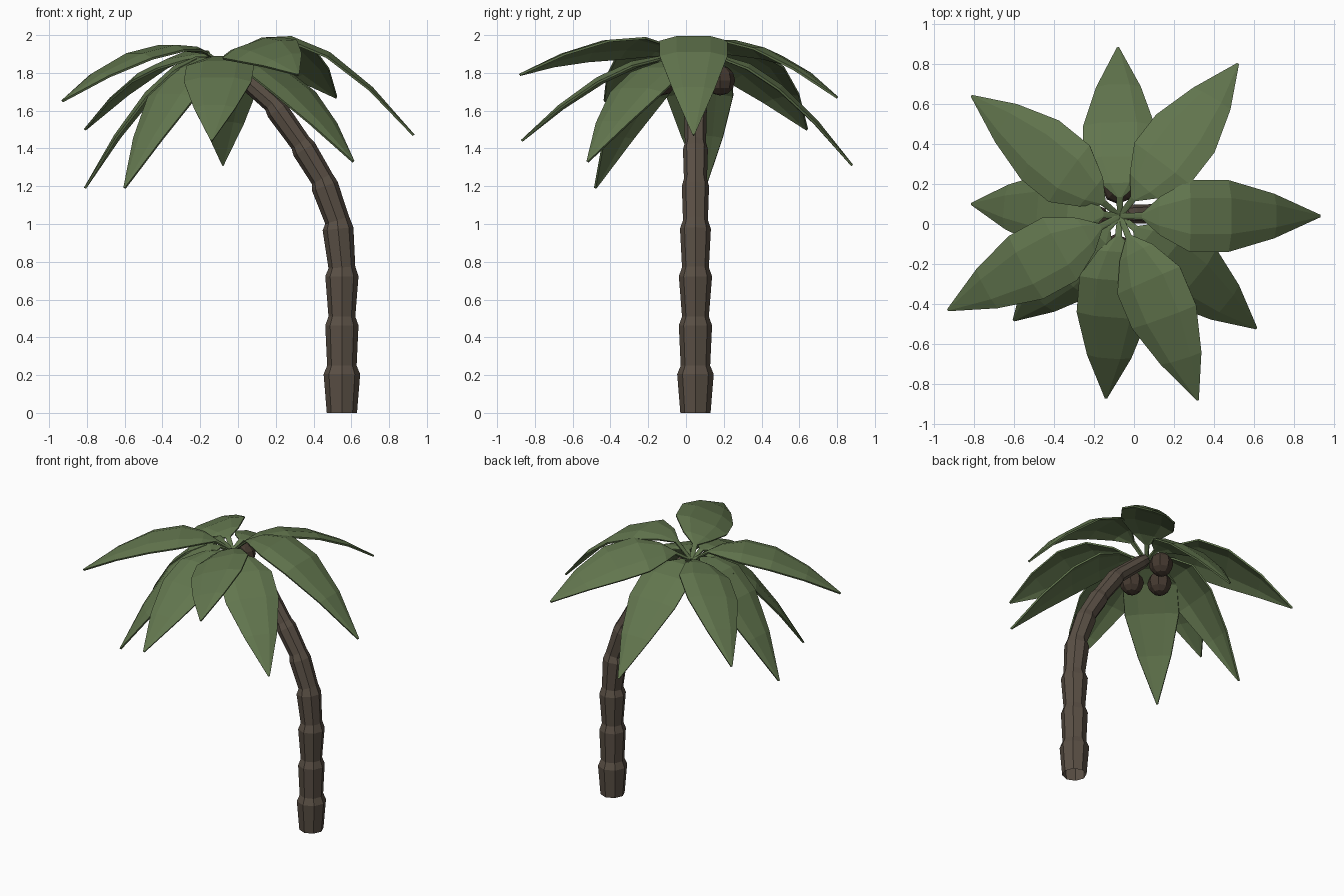
import bpy, bmesh
from math import cos, sin, tau, radians
from mathutils import Vector, Matrix

cube = bpy.data.objects.get("Cube")
if cube:
    bpy.data.objects.remove(cube)


def material(name, rgb):
    m = bpy.data.materials.new(name)
    m.use_nodes = True
    m.diffuse_color = (*rgb, 1)
    m.node_tree.nodes["Principled BSDF"].inputs["Base Color"].default_value = (*rgb, 1)
    return m


leaf_green = material("leaf green", (0.122, 0.18, 0.076))
bark_brown = material("bark brown", (0.102, 0.079, 0.059))
nut_brown = material("nut brown", (0.06, 0.042, 0.03))


def finish(bm, name, mat):
    bmesh.ops.recalc_face_normals(bm, faces=bm.faces)
    mesh = bpy.data.meshes.new(name)
    bm.to_mesh(mesh)
    bm.free()
    mesh.materials.append(mat)
    obj = bpy.data.objects.new(name, mesh)
    bpy.context.collection.objects.link(obj)
    return obj


def bridge(bm, a, b, closed):
    n = len(a)
    for i in range(n if closed else n - 1):
        j = (i + 1) % n
        bm.faces.new((a[i], a[j], b[j], b[i]))


CROWN = Vector((-0.07, 0.04, 1.84))
UP = Vector((0, 0, 1))

# Trunk: stacked segments, each flaring out just below the next joint (x, z, radius)
joints = [(0.55, 0, 0.08), (0.55, 0.25, 0.078), (0.55, 0.51, 0.071), (0.55, 0.77, 0.071),
          (0.525, 1.02, 0.066), (0.445, 1.24, 0.061), (0.33, 1.43, 0.056),
          (0.18, 1.64, 0.051), (-0.05, 1.84, 0.04)]
path = []
for (x0, z0, r0), (x1, z1, r1) in zip(joints, joints[1:]):
    path.append((Vector((x0, 0.05, z0)), r0))
    flare = 1.24 if z1 < 1.1 else 1.18
    path.append((Vector((x0, 0.05, z0)).lerp(Vector((x1, 0.05, z1)), 0.82), r1 * flare))
path.append((Vector((joints[-1][0], 0.05, joints[-1][1])), joints[-1][2]))

bm = bmesh.new()
rings = []
for i, (p, r) in enumerate(path):
    tangent = (path[min(i + 1, len(path) - 1)][0] - path[max(i - 1, 0)][0]).normalized()
    side = Vector((0, 1, 0))
    across = side.cross(tangent)
    rings.append([bm.verts.new(p + r * (across * cos(tau * k / 8) + side * sin(tau * k / 8)))
                  for k in range(8)])
for a, b in zip(rings, rings[1:]):
    bridge(bm, a, b, True)
bm.faces.new(rings[-1])
finish(bm, "trunk", bark_brown)

# Fronds: arched blades on thin stems, (position along the arch, half width)
outline = [(0, 0.012), (0.15, 0.016), (0.25, 0.095), (0.42, 0.178),
           (0.62, 0.178), (0.82, 0.11), (1, 0.004)]


def frond(name, tip, arch, roll):
    tip = Vector(tip)
    out = (tip - CROWN) * Vector((1, 1, 0))
    mid = CROWN + out * 0.36
    mid.z = arch
    side0 = UP.cross(out).normalized()
    bm = bmesh.new()
    rows = []
    for t, w in outline:
        p = CROWN * (1 - t) ** 2 + mid * 2 * t * (1 - t) + tip * t * t
        tangent = ((mid - CROWN) * (1 - t) + (tip - mid) * t).normalized()
        side = Matrix.Rotation(radians(roll), 3, tangent) @ side0
        normal = tangent.cross(side)
        rows.append([bm.verts.new(p + side * w * s - normal * w * d)
                     for s, d in ((-1, 0.14), (-0.5, 0), (0.5, 0), (1, 0.14))])
    for a, b in zip(rows, rows[1:]):
        bridge(bm, a, b, False)
    obj = finish(bm, name, leaf_green)
    solid = obj.modifiers.new("thickness", "SOLIDIFY")
    solid.thickness = 0.012
    solid.offset = 0


# Tip position, arch height and sideways roll of each frond
upper = [((0.93, 0.04, 1.47), 2.28, 0), ((0.52, 0.80, 1.67), 2.12, -15),
         ((-0.81, 0.64, 1.50), 2.06, -14), ((-0.93, -0.43, 1.65), 2.12, 0),
         ((0.32, -0.88, 1.79), 2.09, 18)]
lower = [((-0.08, 0.88, 1.31), 2.04, 0), ((-0.81, 0.10, 1.19), 2.06, 0),
         ((-0.60, -0.48, 1.19), 2.04, 0), ((-0.14, -0.87, 1.44), 2.02, 0),
         ((0.61, -0.52, 1.33), 1.99, 0)]
for layer, fronds in (("upper", upper), ("lower", lower)):
    for i, (tip, arch, roll) in enumerate(fronds):
        frond(f"{layer}_frond_{i + 1}", tip, arch, roll)

# Nuts hanging under the crown
for i, spot in enumerate([(-0.08, 0.18, 1.76), (-0.09, -0.13, 1.76), (-0.2, 0.02, 1.73)]):
    bm = bmesh.new()
    bmesh.ops.create_uvsphere(bm, u_segments=8, v_segments=6, radius=0.08,
                              matrix=Matrix.Translation(spot))
    finish(bm, f"nut_{i + 1}", nut_brown)
